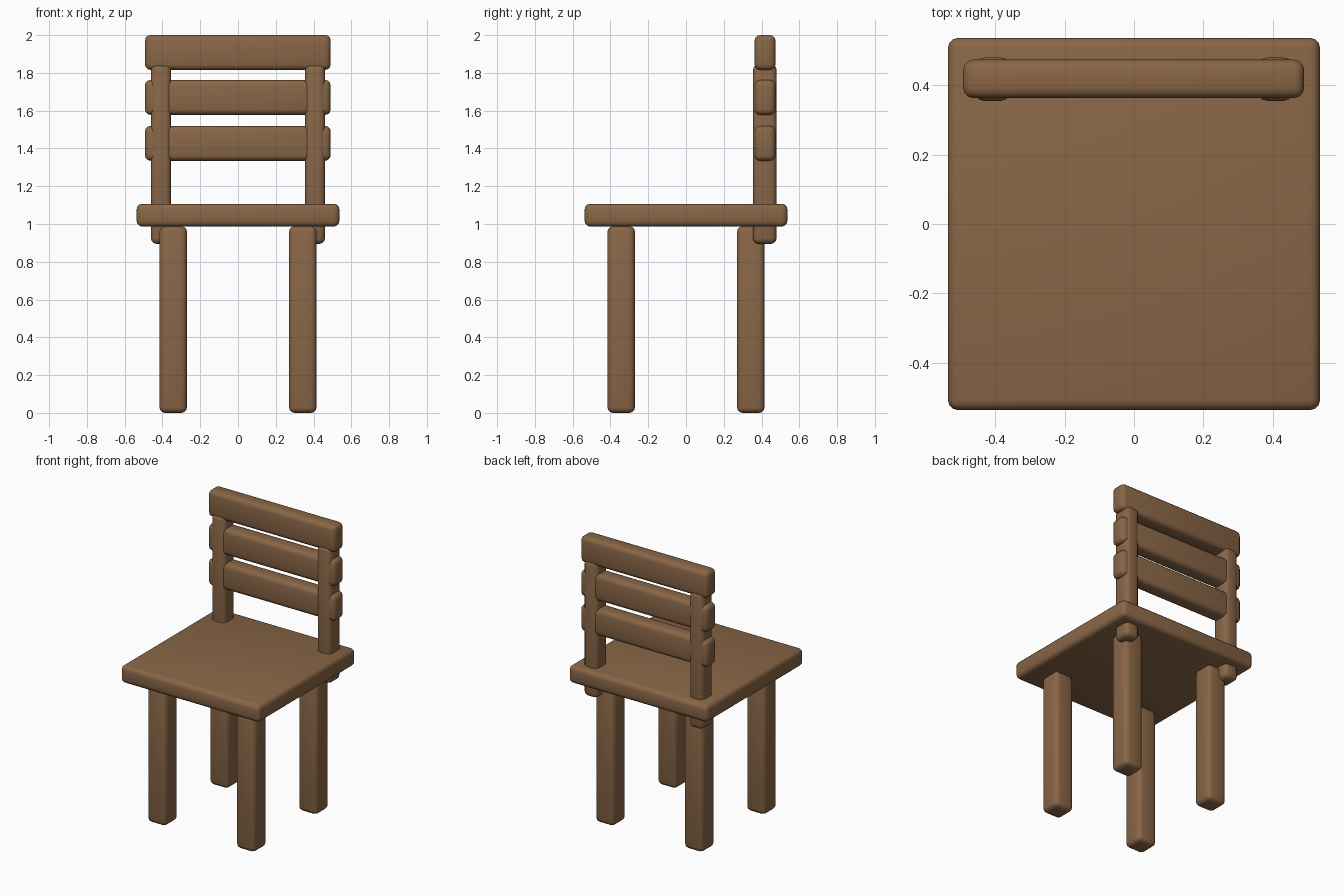
import bpy

if "Cube" in bpy.data.objects:
    bpy.data.objects.remove(bpy.data.objects["Cube"])

wood = bpy.data.materials.new("brown wood")
wood.diffuse_color = (0.25, 0.133, 0.062, 1)
wood.use_nodes = True
wood.node_tree.nodes["Principled BSDF"].inputs["Base Color"].default_value = wood.diffuse_color


def plank(name, x, y, z, bevel=0.03):
    """Rounded box spanning the given (low, high) ranges."""
    bpy.ops.mesh.primitive_cube_add(size=1)
    ob = bpy.context.object
    ob.name = name
    for v in ob.data.vertices:
        v.co = [(r[0] + r[1]) / 2 + c * (r[1] - r[0]) for r, c in zip((x, y, z), v.co)]
    mod = ob.modifiers.new("rounded edges", "BEVEL")
    mod.width = bevel
    mod.segments = 3
    bpy.ops.object.modifier_apply(modifier=mod.name)
    bpy.ops.object.shade_smooth_by_angle(angle=0.7)
    ob.data.materials.append(wood)
    return ob


def span(centre, size):
    return (centre - size / 2, centre + size / 2)


# Seat
plank("seat", (-0.537, 0.537), (-0.537, 0.537), (0.986, 1.107))

# Four legs, and two back posts that pass through the seat
for side, s in (("left", -1), ("right", 1)):
    for end, e in (("front", -1), ("back", 1)):
        plank(f"{end}_{side}_leg", span(0.343 * s, 0.146), span(0.343 * e, 0.146), (0, 0.988))
    plank(f"{side}_back_post", span(0.408 * s, 0.107), (0.355, 0.48), (0.895, 1.846))

# Backrest slats
for i, z in enumerate((1.427, 1.67, 1.908)):
    plank(f"back_slat_{i + 1}", (-0.493, 0.491), (0.363, 0.474), span(z, 0.185))
